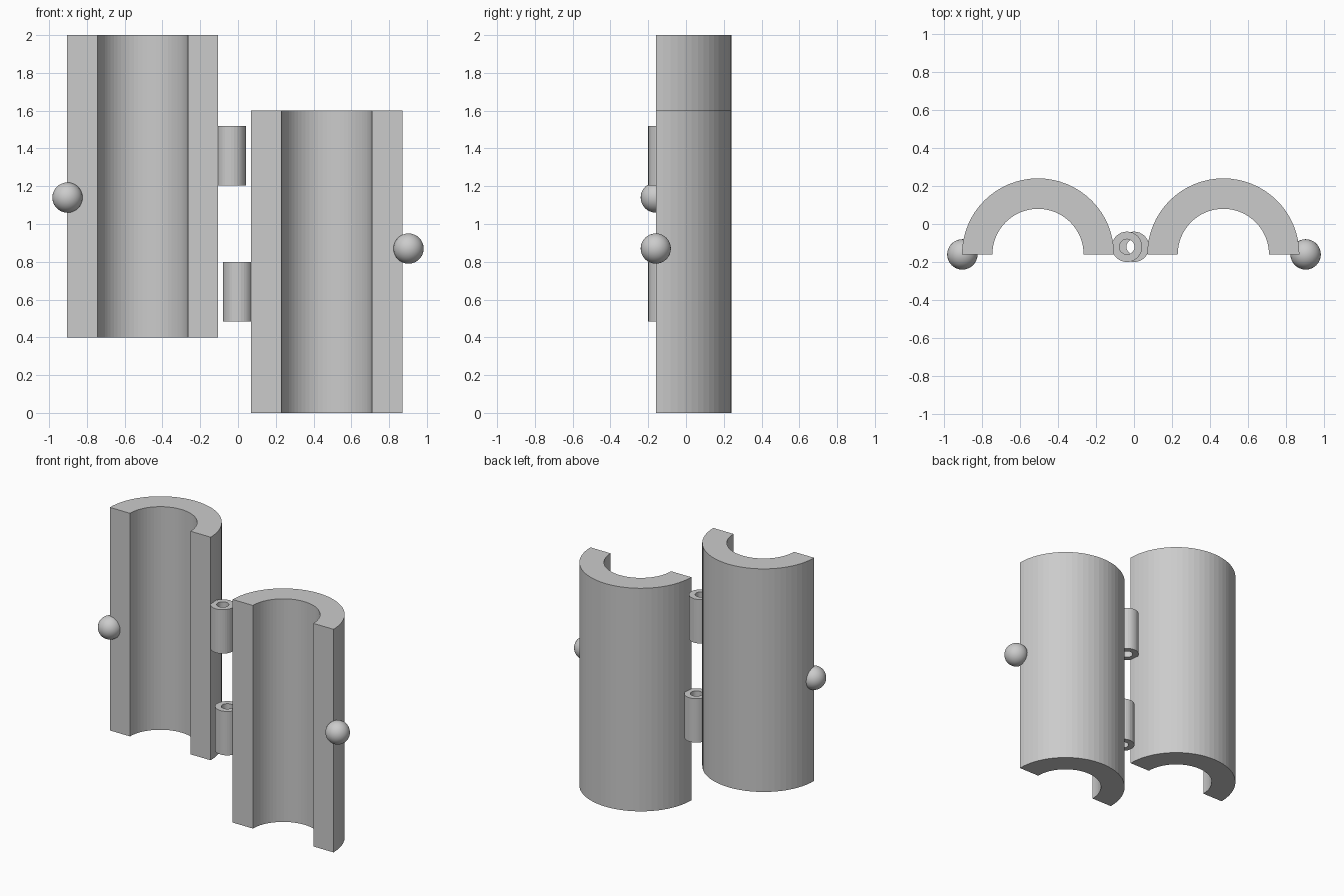
import bpy, bmesh
from math import pi, cos, sin

if "Cube" in bpy.data.objects:
    bpy.data.objects.remove(bpy.data.objects["Cube"])

AXIS_Y = -0.16  # plane of the open shell edges


def arc(cx, cy, r, a0, a1, n):
    return [(cx + r * cos(a0 + (a1 - a0) * i / n),
             cy + r * sin(a0 + (a1 - a0) * i / n)) for i in range(n + 1)]


def tube(name, cx, cy, r_out, r_in, z0, z1, sweep, n):
    """Hollow tube, or an open half shell when sweep is pi."""
    closed = sweep > 6
    outer, inner = (arc(cx, cy, r, 0, sweep, n) for r in (r_out, r_in))
    if closed:
        outer.pop()
        inner.pop()
    bm = bmesh.new()
    # one ring of four corners per step: outer low/high, inner high/low
    rings = [[bm.verts.new((*p, z)) for p, z in ((o, z0), (o, z1), (i, z1), (i, z0))]
             for o, i in zip(outer, inner)]
    pairs = list(zip(rings, rings[1:]))
    if closed:
        pairs.append((rings[-1], rings[0]))
    else:
        bm.faces.new(rings[0])
        bm.faces.new(rings[-1])
    for a, b in pairs:
        for k in range(4):
            m = (k + 1) % 4
            bm.faces.new((a[k], b[k], b[m], a[m]))
    bmesh.ops.recalc_face_normals(bm, faces=bm.faces)
    me = bpy.data.meshes.new(name)
    bm.to_mesh(me)
    bm.free()
    ob = bpy.data.objects.new(name, me)
    bpy.context.collection.objects.link(ob)
    return ob


def ball(name, x, z):
    bpy.ops.mesh.primitive_uv_sphere_add(segments=32, ring_count=16, radius=0.08,
                                         location=(x, AXIS_Y, z))
    bpy.context.object.name = name
    bpy.ops.object.shade_smooth()


# side, shell centre x, shell base z, knuckle x, knuckle base z, ball x, ball z
for side, sx, sz, kx, kz, bx, bz in (
        ("left", -0.505, 0.4, -0.037, 1.205, -0.903, 1.14),
        ("right", 0.47, 0.0, 0.0, 0.485, 0.903, 0.87)):
    # half-cylinder shell
    tube(side + "_half_shell", sx, AXIS_Y, 0.4, 0.24, sz, sz + 1.6, pi, 32)
    # hinge knuckle with pin hole
    tube(side + "_hinge_knuckle", kx, -0.12, 0.08, 0.04, kz, kz + 0.315, 2 * pi, 32)
    # latch ball on the outer edge
    ball(side + "_latch_ball", bx, bz)
